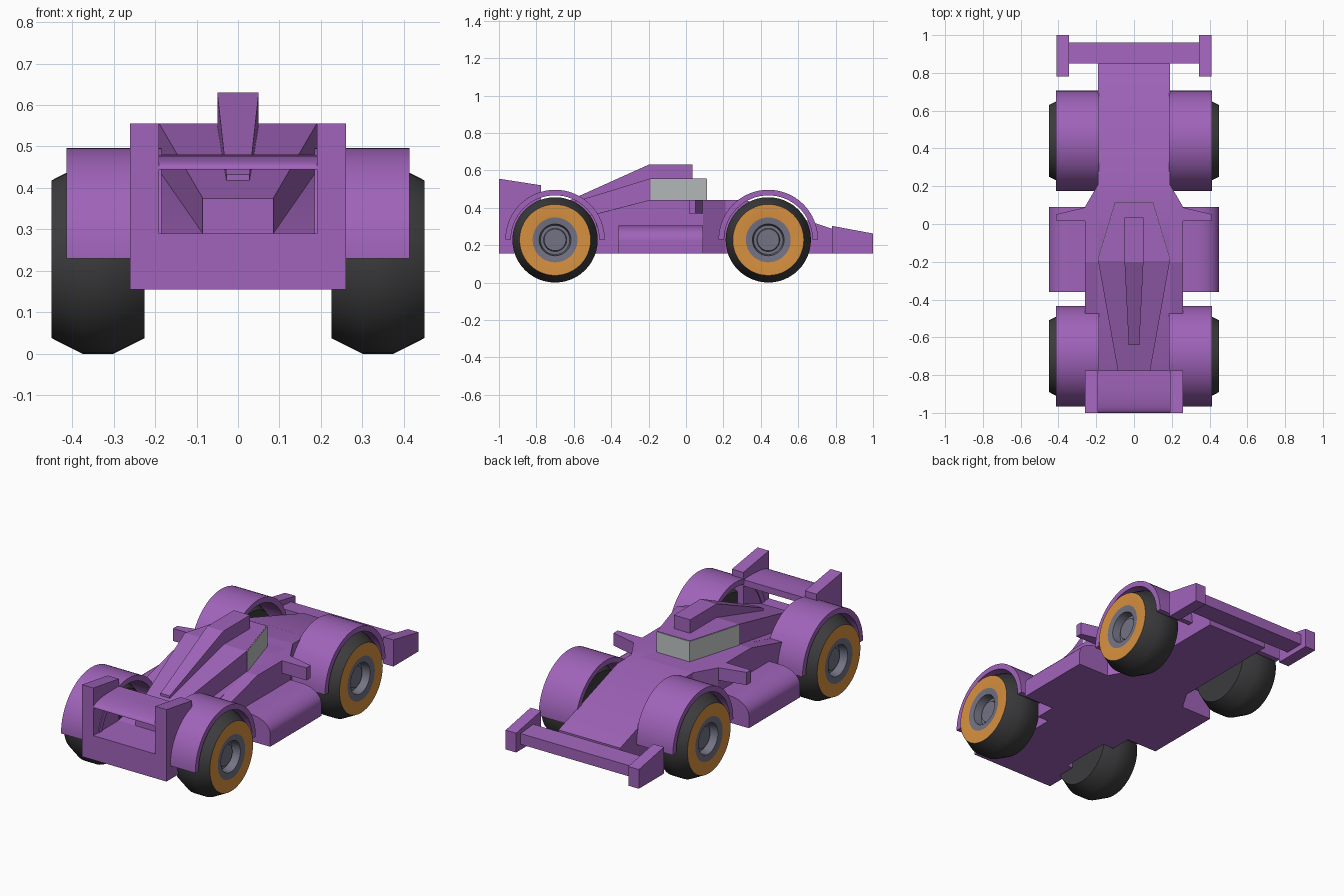
import bpy, bmesh, math
from mathutils import Vector

cube = bpy.data.objects.get("Cube")
if cube:
    bpy.data.objects.remove(cube, do_unlink=True)


def material(name, rgb):
    m = bpy.data.materials.new(name)
    m.use_nodes = True
    m.diffuse_color = (*rgb, 1)
    m.node_tree.nodes["Principled BSDF"].inputs["Base Color"].default_value = (*rgb, 1)
    return m


PURPLE = material("purple", (0.35, 0.125, 0.49))
GLASS = material("pale_grey", (0.53, 0.56, 0.56))
TYRE = material("black_rubber", (0.045, 0.045, 0.048))
ORANGE = material("orange", (0.68, 0.28, 0.05))
RIM = material("rim_grey", (0.17, 0.17, 0.23))


def finish(name, bm, mats, smooth=True):
    bmesh.ops.recalc_face_normals(bm, faces=bm.faces[:])
    mesh = bpy.data.meshes.new(name)
    bm.to_mesh(mesh)
    bm.free()
    for m in mats:
        mesh.materials.append(m)
    ob = bpy.data.objects.new(name, mesh)
    bpy.context.collection.objects.link(ob)
    if smooth:
        bpy.ops.object.select_all(action='DESELECT')
        ob.select_set(True)
        bpy.context.view_layer.objects.active = ob
        bpy.ops.object.shade_smooth_by_angle(angle=math.radians(30))
    return ob


def hull(name, points, mat=PURPLE, smooth=False):
    """Convex solid around the points."""
    bm = bmesh.new()
    for p in points:
        bm.verts.new(p)
    res = bmesh.ops.convex_hull(bm, input=bm.verts[:])
    loose = [v for v in bm.verts if not v.link_faces]
    bmesh.ops.delete(bm, geom=loose, context='VERTS')
    bmesh.ops.dissolve_limit(bm, angle_limit=0.01, verts=bm.verts[:], edges=bm.edges[:])
    return finish(name, bm, [mat], smooth)


def slab(name, x0, x1, side, smooth=False):
    """Side profile of (y, z) points extruded from x0 to x1."""
    return hull(name, [(x, y, z) for x in (x0, x1) for y, z in side], PURPLE, smooth)


def wedge(y0, y1, z, top0, top1):
    return [(y0, z), (y1, z), (y1, top1), (y0, top0)]


def both(points):
    return [(s * x, y, z) for x, y, z in points for s in (1, -1)]


def lathe(name, side, y, z, profile, mats, slots, steps=48):
    """Spin (x, radius) points about the axle; one slot per profile segment."""
    bm = bmesh.new()
    rings = []
    for x, r in profile:
        if r == 0:
            rings.append([bm.verts.new((side * x, y, z))] * steps)
        else:
            rings.append([bm.verts.new((side * x, y + r * math.cos(a), z + r * math.sin(a)))
                          for a in (math.tau * i / steps for i in range(steps))])
    for a, b, slot in zip(rings, rings[1:], slots):
        for i in range(steps):
            j = (i + 1) % steps
            corners = list(dict.fromkeys((a[i], a[j], b[j], b[i])))
            bm.faces.new(corners).material_index = slot
    return finish(name, bm, mats)


def fender(name, side, y, z, x0, x1, r0, r1, steps=32):
    """Half-round arch over a wheel."""
    bm = bmesh.new()
    rows = []
    for i in range(steps + 1):
        a = math.pi * i / steps
        rows.append([bm.verts.new((side * x, y + r * math.cos(a), z + r * math.sin(a)))
                     for x, r in ((x0, r0), (x1, r0), (x1, r1), (x0, r1))])
    for a, b in zip(rows, rows[1:]):
        for k in range(4):
            n = (k + 1) % 4
            bm.faces.new((a[k], a[n], b[n], b[k]))
    bm.faces.new(rows[0])
    bm.faces.new(rows[-1])
    return finish(name, bm, [PURPLE])


FLOOR, DECK, ROOF = 0.155, 0.44, 0.555

# Central body: rising tail deck, flat middle, sloping nose
slab("body_core", -0.19, 0.19, [(-0.78, FLOOR), (-0.78, 0.29), (-0.2, DECK),
                                (0.32, DECK), (0.85, 0.265), (0.85, FLOOR)], True)

# Wider middle that narrows towards the front wheels
hull("body_middle", both([(x, y, z) for x, y, top in
                          ((0.26, -0.48, 0.367), (0.26, -0.2, DECK), (0.26, 0.09, DECK), (0.19, 0.21, DECK))
                          for z in (FLOOR, top)]))

# Engine cover and roof, with the window band around the front
hull("engine_cover", both([(0.085, -0.78, 0.28), (0.085, -0.78, 0.375), (0.19, -0.195, 0.42),
                           (0.19, -0.195, ROOF), (0.10, 0.11, 0.42), (0.10, 0.11, ROOF)]))
hull("window_band", both([(x, y, z) for x, y in ((0.192, -0.19), (0.102, 0.113))
                          for z in (0.43, ROOF - 0.002)]), GLASS)
hull("roof_scoop", both([(0.028, -0.64, 0.41), (0.028, -0.64, 0.432), (0.05, -0.2, 0.5), (0.05, -0.2, 0.63),
                         (0.05, 0.035, 0.54), (0.05, 0.035, 0.63)]))

# Tail block and rear wing with a curved top
slab("tail_block", -0.26, 0.26, wedge(-1, -0.775, FLOOR, 0.29, 0.29))
arc = [(-0.85 - 0.15 * math.sin(t), 0.447 + 0.033 * math.cos(t))
       for t in (math.pi / 2 * i / 10 for i in range(11))]
slab("rear_wing", -0.19, 0.19, [(-1, 0.445), (-0.775, 0.445), (-0.775, 0.48)] + arc, True)

# Front wing
slab("front_wing", -0.345, 0.345, wedge(0.85, 0.96, 0.185, 0.255, 0.245))

# Mirrored parts
for side, label in ((1, "left"), (-1, "right")):
    slab(f"rear_endplate_{label}", side * 0.19, side * 0.26, wedge(-1, -0.775, FLOOR, ROOF, 0.52))
    slab(f"front_endplate_{label}", side * 0.345, side * 0.41, wedge(0.78, 1, FLOOR, 0.303, 0.262))

    # Side pod with rounded outer shoulder
    shoulder = [(0.33 + 0.12 * math.sin(t), 0.225 + 0.08 * math.cos(t))
                for t in (math.pi / 2 * i / 10 for i in range(11))]
    section = [(0.25, FLOOR), (0.25, 0.305), (0.45, FLOOR)] + shoulder
    hull(f"side_pod_{label}", [(side * x, y, z) for x, z in section for y in (-0.36, 0.09)], PURPLE, True)

    # Winglet beside the cockpit
    hull(f"winglet_{label}", [(side * x, y, z) for x, y in ((0.25, 0.015), (0.25, 0.09), (0.41, 0.015), (0.41, 0.052))
                              for z in (0.37, DECK)])

    # Wheels and fenders
    for y, place in ((-0.70, "rear"), (0.44, "front")):
        lathe(f"{place}_wheel_{label}", side, y, 0.228,
              [(0.225, 0), (0.225, 0.19), (0.30, 0.228), (0.375, 0.228), (0.45, 0.19),
               (0.45, 0.12), (0.445, 0.085), (0.40, 0.078), (0.40, 0.062), (0.415, 0.058), (0.415, 0)],
              [TYRE, ORANGE, RIM], [0, 0, 0, 0, 1, 2, 2, 2, 2, 2])
        fender(f"{place}_fender_{label}", side, y, 0.23, 0.185, 0.413, 0.236, 0.266)
